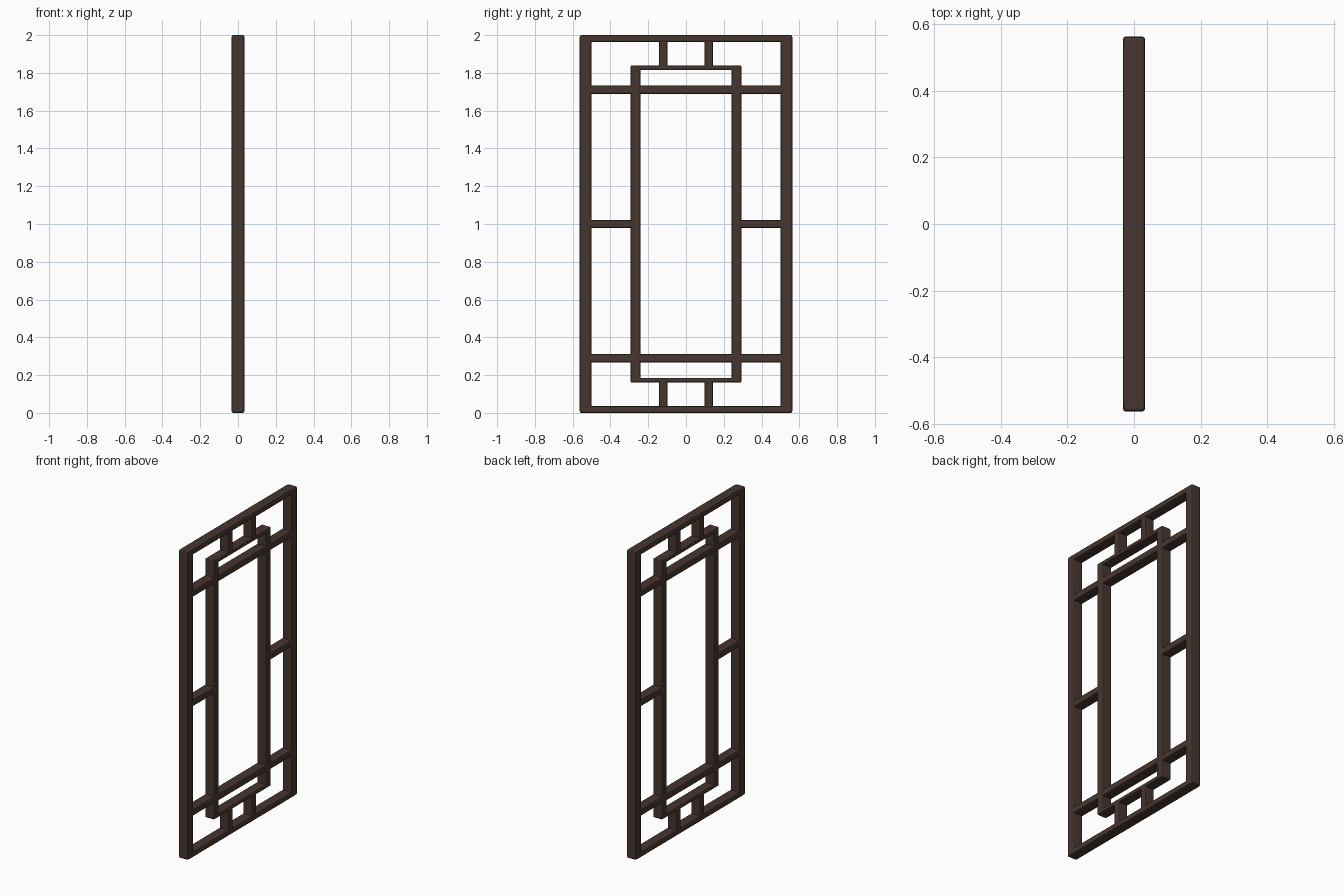
import bpy

if "Cube" in bpy.data.objects:
    bpy.data.objects.remove(bpy.data.objects["Cube"])

# Dark stained wood, one colour throughout
wood = bpy.data.materials.new("dark_brown_wood")
wood.diffuse_color = (0.062, 0.037, 0.028, 1.0)
wood.use_nodes = True
wood.node_tree.nodes["Principled BSDF"].inputs["Base Color"].default_value = wood.diffuse_color

DEPTH = 0.067  # all bars are flush front and back


def bar(name, y0, y1, z0, z1, bevel=0.008):
    """Chamfered bar spanning a rectangle of the panel plane."""
    bpy.ops.mesh.primitive_cube_add(size=1, location=(0, (y0 + y1) / 2, (z0 + z1) / 2))
    ob = bpy.context.object
    ob.name = name
    ob.scale = (DEPTH, y1 - y0, z1 - z0)
    bpy.ops.object.transform_apply(location=False, rotation=False, scale=True)
    mod = ob.modifiers.new("chamfer", "BEVEL")
    mod.width = bevel
    mod.segments = 2
    ob.data.materials.append(wood)
    return ob


def bar_pair_y(name, y0, y1, z0, z1, bevel=0.008):
    """Bar on both sides of the centre line."""
    bar(name + "_right", y0, y1, z0, z1, bevel)
    bar(name + "_left", -y1, -y0, z0, z1, bevel)


# Outer and inner uprights
bar_pair_y("outer_upright", 0.5, 0.563, 0.0, 2.0, 0.01)
bar_pair_y("inner_upright", 0.24, 0.293, 0.16, 1.84)

# Short side bars at mid height
bar_pair_y("middle_side_bar", 0.28, 0.515, 0.978, 1.022)

# Horizontal parts repeated at bottom and top
for end in ("bottom", "top"):
    def z(a, b):
        return (a, b) if end == "bottom" else (2 - b, 2 - a)

    bar(end + "_outer_rail", -0.55, 0.55, *z(0.0, 0.037))
    bar(end + "_inner_rail", -0.28, 0.28, *z(0.16, 0.186))
    bar(end + "_cross_bar", -0.515, 0.515, *z(0.268, 0.311))
    bar_pair_y(end + "_short_post", 0.097, 0.143, *z(0.025, 0.174))
